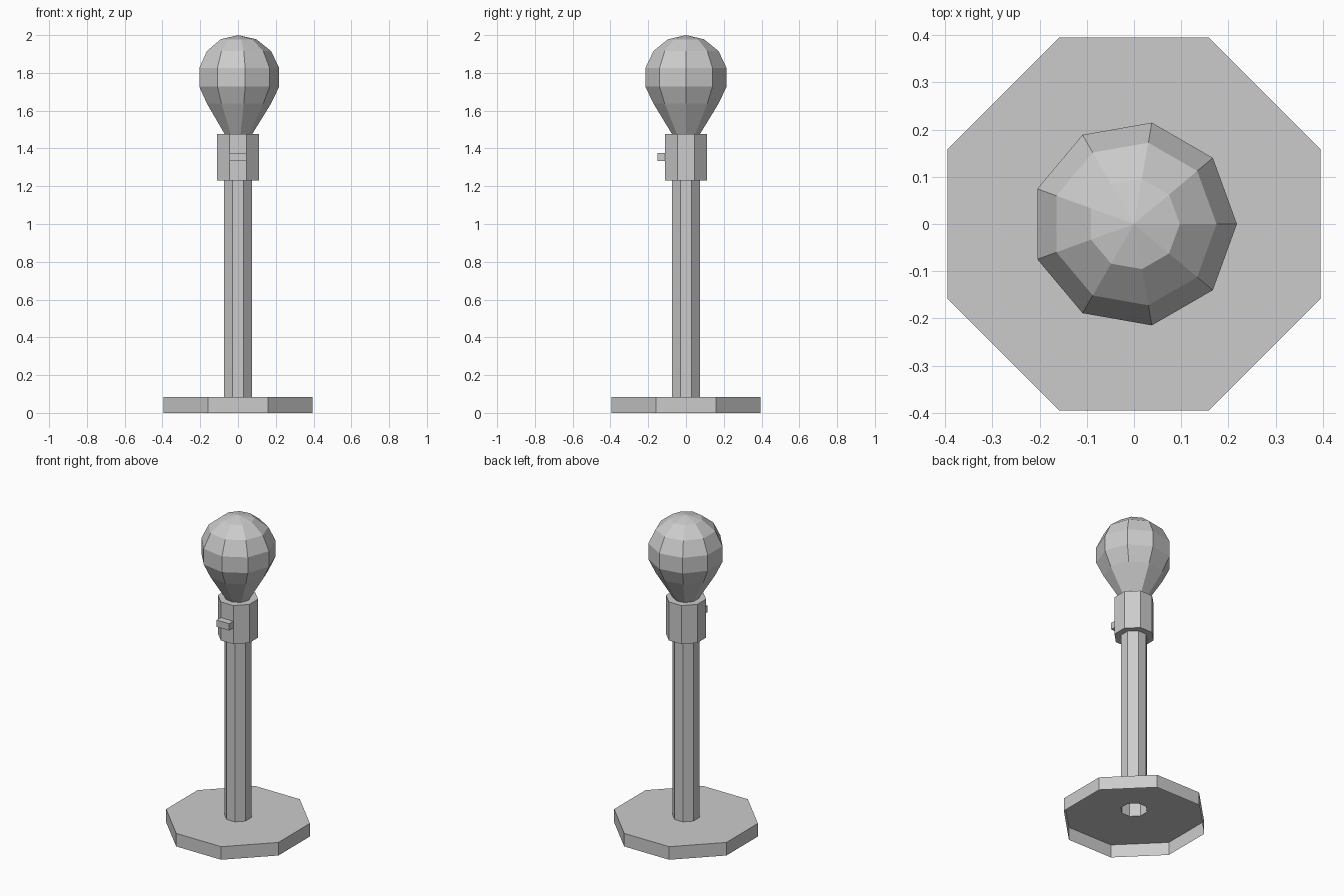
import bpy
import bmesh
from math import sin, cos, pi

cube = bpy.data.objects.get("Cube")
if cube:
    bpy.data.objects.remove(cube, do_unlink=True)

grey = bpy.data.materials.new("plain grey")
grey.use_nodes = True
colour = (0.6, 0.6, 0.6, 1)
grey.diffuse_color = colour
grey.node_tree.nodes["Principled BSDF"].inputs["Base Color"].default_value = colour


def finish(name, bm):
    mesh = bpy.data.meshes.new(name)
    bm.to_mesh(mesh)
    bm.free()
    mesh.materials.append(grey)
    obj = bpy.data.objects.new(name, mesh)
    bpy.context.collection.objects.link(obj)
    return obj


def loft(name, outline, profile):
    """Scale a unit outline to (size, z) points, listed bottom to top."""
    sides = len(outline)
    bm = bmesh.new()
    rings = [[bm.verts.new((x * size, y * size, z))
              for x, y in (outline if size > 0 else outline[:1])]
             for size, z in profile]
    for low, high in zip(rings, rings[1:]):
        for i in range(sides):
            j = (i + 1) % sides
            corners = [low[i % len(low)], low[j % len(low)],
                       high[j % len(high)], high[i % len(high)]]
            bm.faces.new(list(dict.fromkeys(corners)))
    return finish(name, bm)


# Outlines: a square with cut corners, and a nine-sided round
CUT = 0.4
octagon = [(1, -CUT), (1, CUT), (CUT, 1), (-CUT, 1),
           (-1, CUT), (-1, -CUT), (-CUT, -1), (CUT, -1)]
nonagon = [(cos(2 * pi * i / 9), sin(2 * pi * i / 9)) for i in range(9)]

BASE, POLE, SOCKET = 0.395, 0.073, 0.11
BASE_TOP, SOCKET_LOW, SOCKET_TOP = 0.083, 1.231, 1.476

# Hollow base plate, open underneath, with an opening into the hollow pole
loft("base", octagon, [(BASE, 0), (BASE, BASE_TOP), (POLE, BASE_TOP)])
loft("pole", octagon, [(POLE, BASE_TOP), (POLE, SOCKET_LOW)])

# Bulb socket
loft("socket", octagon, [(POLE, SOCKET_LOW), (SOCKET, SOCKET_LOW),
                         (SOCKET, SOCKET_TOP), (0, SOCKET_TOP)])

# Bulb: a coarse sphere drawn down into a narrow neck
radius = 0.2235
centre = 2.0 - radius
bulb = [(0.075, SOCKET_TOP)]
for step in range(5, 0, -1):
    a = pi * step / 7
    bulb.append((radius * sin(a), centre + radius * cos(a)))
bulb.append((0, 2.0))
loft("bulb", nonagon, bulb)

# Switch as wide as the front face of the socket
bm = bmesh.new()
bmesh.ops.create_cube(bm, size=1)
bmesh.ops.scale(bm, vec=(2 * CUT * SOCKET, 0.042, 0.043), verts=bm.verts)
bmesh.ops.translate(bm, vec=(0, -SOCKET - 0.021, 1.355), verts=bm.verts)
finish("switch", bm)
